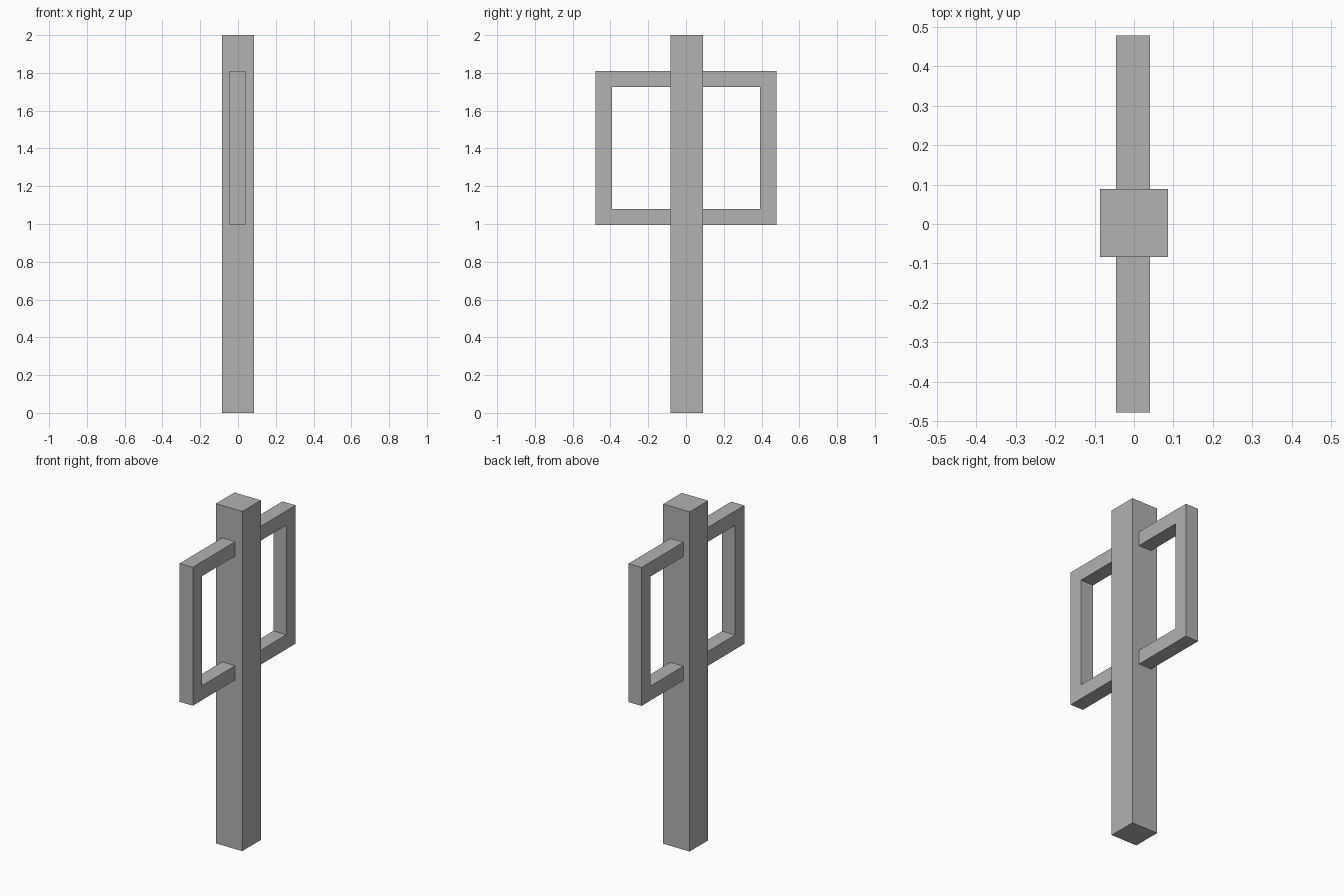
import bpy
import bmesh

cube = bpy.data.objects.get("Cube")
if cube:
    bpy.data.objects.remove(cube, do_unlink=True)

# Single plain grey material
GREY = (0.445, 0.445, 0.445, 1.0)
grey = bpy.data.materials.new("plain_grey")
grey.use_nodes = True
grey.diffuse_color = GREY
grey.node_tree.nodes["Principled BSDF"].inputs["Base Color"].default_value = GREY


def extrude_profile(name, points, x0, x1):
    """Extrude a closed (y, z) profile from x0 to x1."""
    bm = bmesh.new()
    face = bm.faces.new([bm.verts.new((x0, y, z)) for y, z in points])
    result = bmesh.ops.extrude_face_region(bm, geom=[face])
    moved = [v for v in result["geom"] if isinstance(v, bmesh.types.BMVert)]
    bmesh.ops.translate(bm, verts=moved, vec=(x1 - x0, 0, 0))
    bmesh.ops.recalc_face_normals(bm, faces=bm.faces)
    mesh = bpy.data.meshes.new(name)
    bm.to_mesh(mesh)
    bm.free()
    mesh.materials.append(grey)
    obj = bpy.data.objects.new(name, mesh)
    bpy.context.collection.objects.link(obj)
    return obj


# Square upright post
BACK, FRONT = 0.089, -0.083
extrude_profile("post", [(FRONT, 0), (BACK, 0), (BACK, 2), (FRONT, 2)], -0.086, 0.086)

# Square-section bracket handles, front and back, butted against the post
LOW, HIGH, BAR = 0.995, 1.81, 0.085
for name, root, tip, side in (("front_handle", FRONT, -0.478, -1),
                              ("back_handle", BACK, 0.478, 1)):
    inner = tip - side * BAR
    outline = [(root, LOW), (tip, LOW), (tip, HIGH), (root, HIGH),
               (root, HIGH - BAR), (inner, HIGH - BAR),
               (inner, LOW + BAR), (root, LOW + BAR)]
    extrude_profile(name, outline, -0.045, 0.04)
